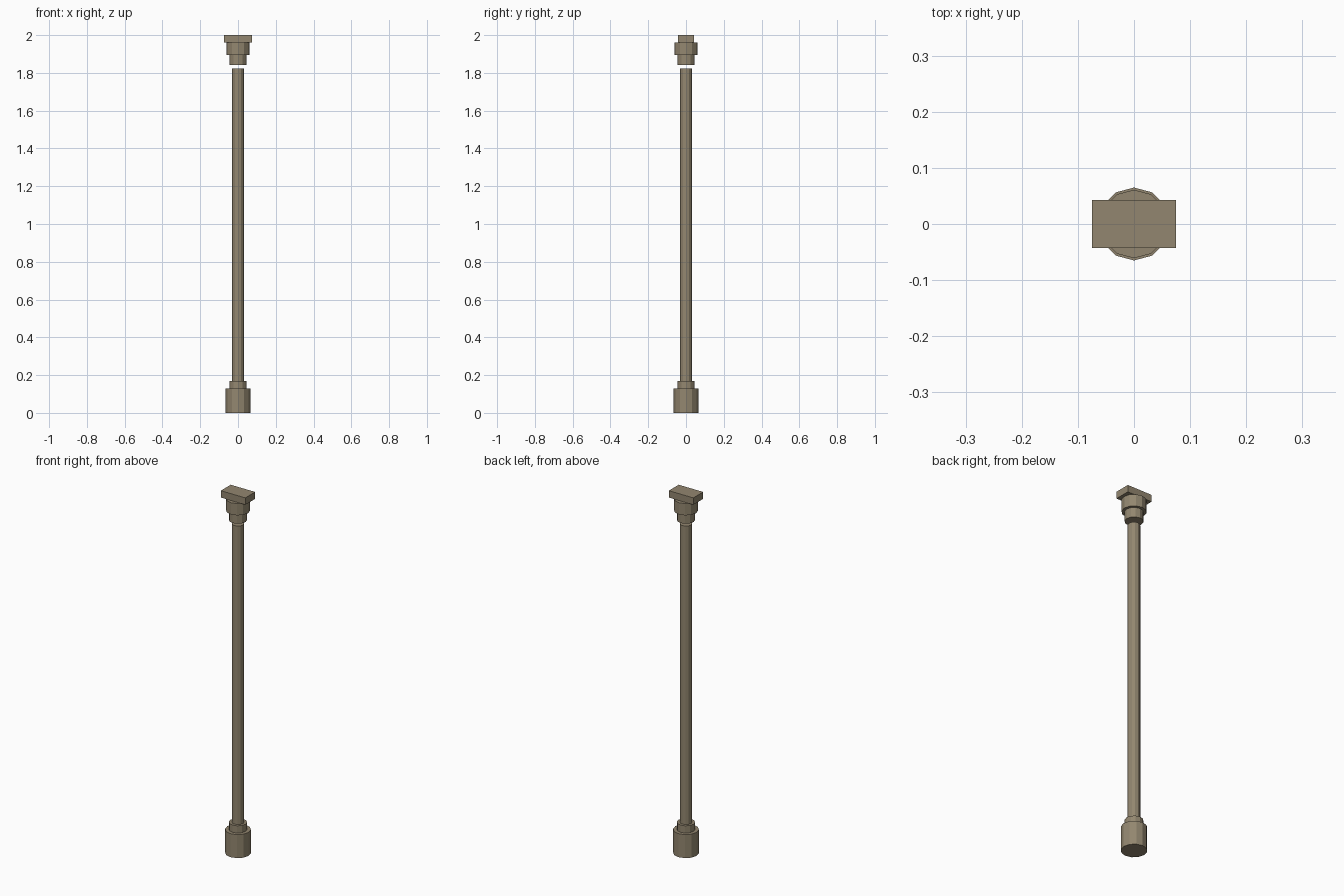
import bpy
import math

if "Cube" in bpy.data.objects:
    bpy.data.objects.remove(bpy.data.objects["Cube"])

mat = bpy.data.materials.new("dull_bronze")
mat.diffuse_color = (0.29, 0.24, 0.16, 1)
mat.use_nodes = True
mat.node_tree.nodes["Principled BSDF"].inputs["Base Color"].default_value = mat.diffuse_color


def finish(obj, name):
    obj.name = name
    obj.data.materials.append(mat)


def drum(name, radius, z0, z1):
    # twelve-sided flat-shaded cylinder between two heights
    bpy.ops.mesh.primitive_cylinder_add(
        vertices=12, radius=radius, depth=z1 - z0, location=(0, 0, (z0 + z1) / 2))
    finish(bpy.context.object, name)


# foot, shaft and head, from the ground up
drum("base", 0.065, 0.0, 0.13)
drum("lower_collar", 0.046, 0.13, 0.17)
drum("shaft", 0.031, 0.17, 1.822)
drum("upper_collar", 0.046, 1.842, 1.895)
drum("head", 0.061, 1.895, 1.96)

# rectangular top plate
bpy.ops.mesh.primitive_cube_add(size=1, location=(0, 0, 1.981))
plate = bpy.context.object
plate.scale = (0.15, 0.086, 0.038)
bpy.ops.object.transform_apply(location=False, rotation=False, scale=True)
finish(plate, "top_plate")
